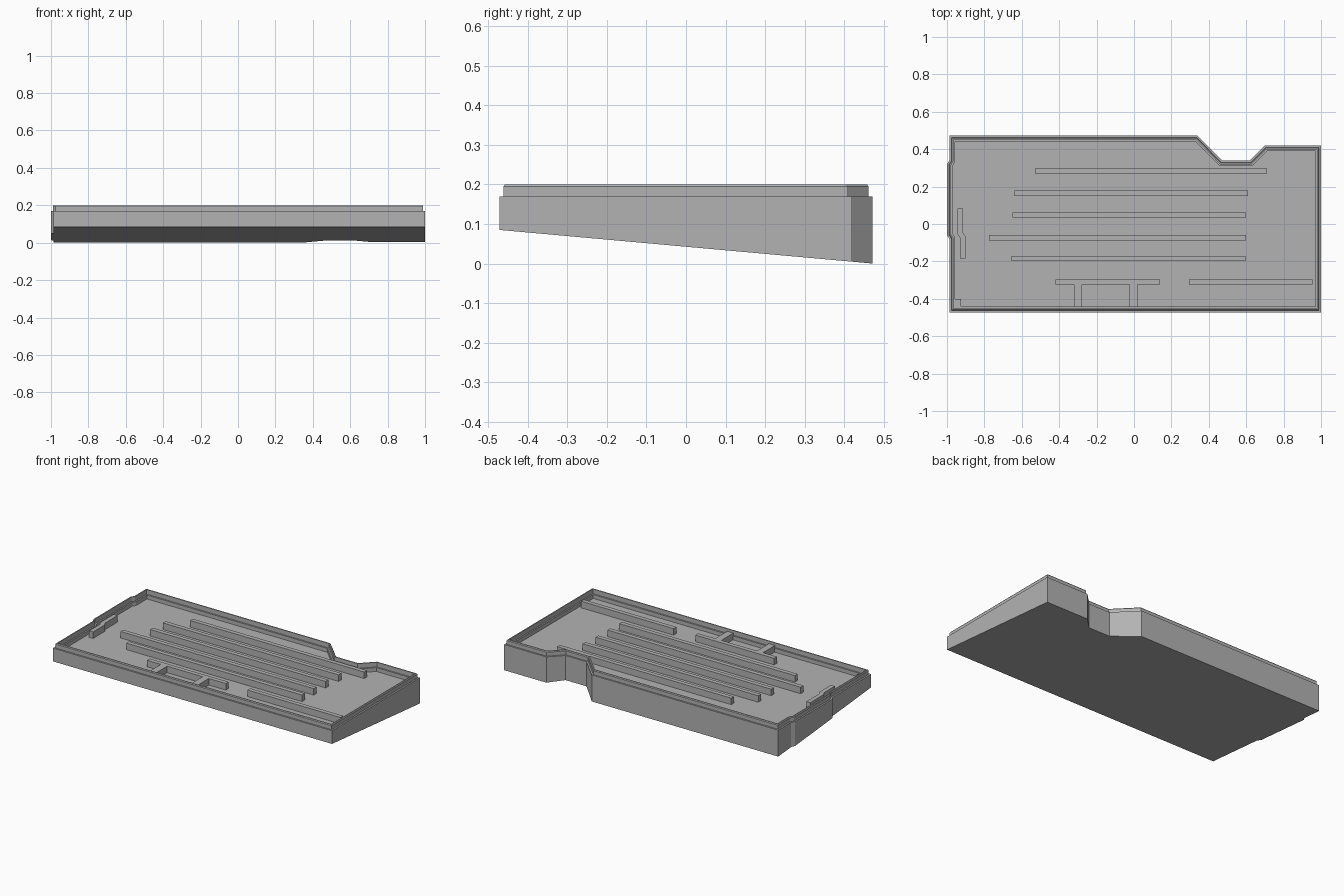
import bpy, bmesh
from mathutils import Vector

cube = bpy.data.objects.get("Cube")
if cube:
    bpy.data.objects.remove(cube)

grey = bpy.data.materials.new("plain_grey")
grey.use_nodes = True
colour = (0.45, 0.45, 0.45, 1)
grey.diffuse_color = colour
grey.node_tree.nodes["Principled BSDF"].inputs["Base Color"].default_value = colour

FLOOR, RIB_TOP = 0.145, 0.187


def finish(name, bm):
    bmesh.ops.recalc_face_normals(bm, faces=bm.faces)
    mesh = bpy.data.meshes.new(name)
    bm.to_mesh(mesh)
    bm.free()
    mesh.materials.append(grey)
    obj = bpy.data.objects.new(name, mesh)
    bpy.context.collection.objects.link(obj)


def inset(points, d):
    """Move every side of a counter-clockwise outline inwards by d."""
    result = []
    for i, p in enumerate(points):
        a = (p - points[i - 1]).normalized()
        b = (points[(i + 1) % len(points)] - p).normalized()
        na, nb = Vector((-a.y, a.x)), Vector((-b.y, b.x))
        result.append(p + (na + nb) * d / (1 + na.dot(nb)))
    return result


def prism(name, points, bottom=FLOOR - 0.01, top=RIB_TOP):
    bm = bmesh.new()
    base = bm.faces.new([bm.verts.new((x, y, bottom)) for x, y in points])
    up = bmesh.ops.extrude_face_region(bm, geom=[base])["geom"]
    verts = [v for v in up if isinstance(v, bmesh.types.BMVert)]
    bmesh.ops.translate(bm, verts=verts, vec=(0, 0, top - bottom))
    finish(name, bm)


def bar(name, x0, x1, y0, y1, **heights):
    prism(name, [(x0, y0), (x1, y0), (x1, y1), (x0, y1)], **heights)


# Tray: notched outline, wedge underside, stepped lip and sunken floor
outline = [Vector(p) for p in (
    (-0.987, -0.472), (1, -0.472), (1, 0.42), (0.70, 0.42), (0.62, 0.34),
    (0.47, 0.34), (0.34, 0.472), (-0.987, 0.472), (-0.987, 0.34),
    (-1, 0.32), (-1, -0.06), (-0.987, -0.08))]
section = [(0, 0.17), (0.01, 0.17), (0.01, 0.195), (0.014, 0.2),
           (0.021, 0.2), (0.021, 0.17), (0.03, 0.17), (0.03, FLOOR)]
bm = bmesh.new()
rings = [[bm.verts.new((p.x, p.y, 0.0425 - 0.09 * p.y)) for p in outline]]
for d, z in section:
    rings.append([bm.verts.new((p.x, p.y, z)) for p in inset(outline, d)])
for low, high in zip(rings, rings[1:]):
    for i in range(len(low)):
        bm.faces.new((low[i - 1], low[i], high[i], high[i - 1]))
bm.faces.new(rings[0])
bm.faces.new(rings[-1])
finish("tray", bm)

# Long support ribs across the floor
for i, (x0, x1, y) in enumerate([(-0.53, 0.71, 0.283), (-0.64, 0.61, 0.165),
                                 (-0.65, 0.60, 0.048), (-0.775, 0.60, -0.073),
                                 (-0.655, 0.595, -0.185)]):
    bar(f"support_rib_{i + 1}", x0, x1, y - 0.014, y + 0.014)

# Front ribs, one joined to the front wall by two webs
bar("front_rib_right", -0.42, 0.14, -0.324, -0.296)
bar("front_rib_left", 0.295, 0.955, -0.324, -0.296)
for i, x in enumerate((-0.30, -0.003)):
    bar(f"front_web_{i + 1}", x - 0.022, x + 0.022, -0.445, -0.32)

# Jogged rib by the side wall, and corner block
prism("side_rib", [(-0.93, -0.185), (-0.902, -0.185), (-0.902, -0.065),
                   (-0.915, -0.045), (-0.915, 0.083), (-0.943, 0.083),
                   (-0.943, -0.055), (-0.93, -0.075)])
bar("corner_block", -0.96, -0.925, -0.445, -0.40, top=0.17)
